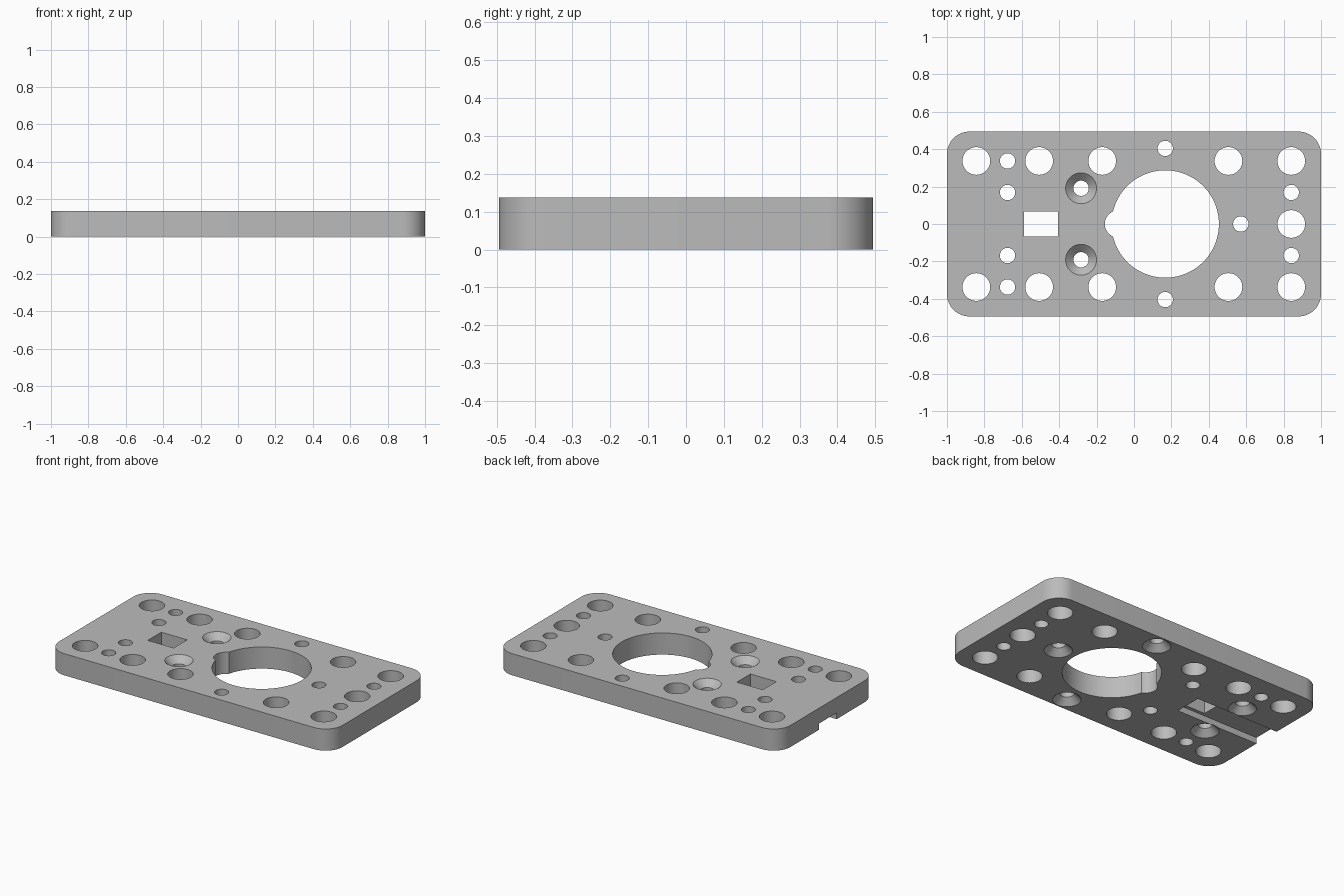
import bpy, bmesh, math
from mathutils import Matrix

if "Cube" in bpy.data.objects:
    bpy.data.objects.remove(bpy.data.objects["Cube"])

T = 0.138            # plate thickness
HALF_W = 0.494       # half depth in y
CORNER = 0.12
BIG, SMALL, SINK, SINK_DEPTH = 0.074, 0.041, 0.083, 0.04
PITCH = 0.337

grey = bpy.data.materials.new("plain grey")
grey.use_nodes = True
colour = (0.5, 0.5, 0.5, 1)
grey.diffuse_color = colour
grey.node_tree.nodes["Principled BSDF"].inputs["Base Color"].default_value = colour


def add_object(name, bm):
    bmesh.ops.recalc_face_normals(bm, faces=bm.faces)
    mesh = bpy.data.meshes.new(name)
    bm.to_mesh(mesh)
    bm.free()
    mesh.materials.append(grey)
    obj = bpy.data.objects.new(name, mesh)
    bpy.context.collection.objects.link(obj)
    return obj


# Plate with rounded vertical corners
bm = bmesh.new()
bmesh.ops.create_cube(bm, size=1, matrix=Matrix.Translation((0, 0, T / 2))
                      @ Matrix.Diagonal((2, 2 * HALF_W, T, 1)))
uprights = [e for e in bm.edges if abs(e.verts[0].co.z - e.verts[1].co.z) > T / 2]
bmesh.ops.bevel(bm, geom=uprights, offset=CORNER, segments=12, profile=0.5, affect='EDGES')
plate = add_object("mounting_plate", bm)
bpy.context.view_layer.objects.active = plate
plate.select_set(True)


def cut(bm):
    """Subtract a closed shape from the plate and discard the cutter."""
    cutter = add_object("cutter", bm)
    cutter.hide_render = True
    mod = plate.modifiers.new("cut", 'BOOLEAN')
    mod.operation, mod.solver, mod.object = 'DIFFERENCE', 'EXACT', cutter
    bpy.ops.object.modifier_apply(modifier=mod.name)
    bpy.data.objects.remove(cutter)


def cut_round(x, y, r_low, r_high=None, z0=-0.05, z1=T + 0.05, sides=48):
    bm = bmesh.new()
    bmesh.ops.create_cone(bm, cap_ends=True, segments=sides, radius1=r_low,
                          radius2=r_low if r_high is None else r_high, depth=z1 - z0,
                          matrix=Matrix.Translation((x, y, (z0 + z1) / 2)))
    cut(bm)


def cut_box(x0, x1, half_y, z0, z1):
    bm = bmesh.new()
    bmesh.ops.create_cube(bm, size=1, matrix=Matrix.Translation(((x0 + x1) / 2, 0, (z0 + z1) / 2))
                          @ Matrix.Diagonal((x1 - x0, 2 * half_y, z1 - z0, 1)))
    cut(bm)


def sink_top(x, y):
    cut_round(x, y, SMALL, SINK + 0.01, T - SINK_DEPTH, T + 0.01)


def sink_bottom(x, y):
    cut_round(x, y, SINK + 0.01, SMALL, -0.01, SINK_DEPTH)


# Central bore with its round side notch
BORE_X = 0.167
cut_round(BORE_X, 0, 0.287, sides=96)
cut_round(-0.083, 0, 0.073)

# Rows of large and small holes, mirrored front to back
for side in (-1, 1):
    for x in (-0.843, -0.507, -0.17, 0.505, 0.841):
        cut_round(x, side * PITCH, BIG)
    for x, y in ((-0.676, PITCH), (-0.676, PITCH / 2), (0.841, PITCH / 2),
                 (BORE_X, 0.404), (-0.283, 0.191)):
        cut_round(x, side * y, SMALL)
    sink_top(-0.283, side * 0.191)
    sink_bottom(-0.676, side * PITCH / 2)
    sink_bottom(BORE_X, side * 0.404)

# Holes on the centre line
cut_round(0.841, 0, BIG)
cut_round(0.571, 0, SMALL)
sink_bottom(0.571, 0)

# Rectangular window and the channel under it running out to the end
cut_box(-0.589, -0.407, 0.068, -0.05, T + 0.05)
cut_box(-1.05, -0.407, 0.09, -0.05, 0.04)

bpy.ops.object.shade_smooth_by_angle(angle=math.radians(30))
